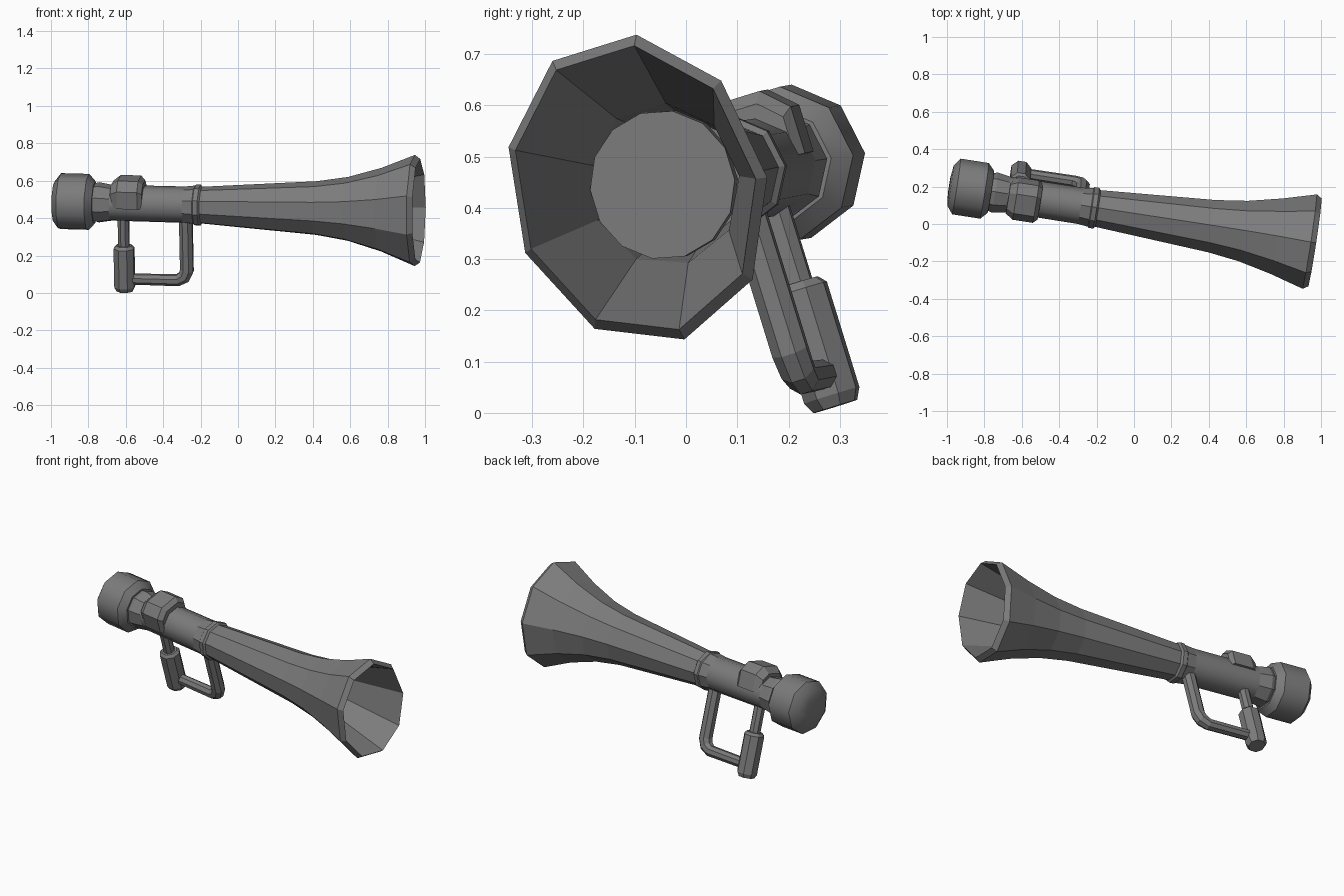
import bpy, bmesh, math
from mathutils import Matrix, Vector

if "Cube" in bpy.data.objects:
    bpy.data.objects.remove(bpy.data.objects["Cube"])

# Tilted frame of the whole horn: local x = bore, z = away from the handle
d = Vector((1, -0.155, -0.027)).normalized()
up = Vector((0, -0.298, 0.955))
up = (up - d * up.dot(d)).normalized()
side = up.cross(d)
FRAME = Matrix.Translation((0, 0.052, 0.462)) @ Matrix((d, side, up)).transposed().to_4x4()

# Dark grey finish
dark = bpy.data.materials.new("dark_grey")
dark.diffuse_color = (0.2, 0.2, 0.2, 1)
dark.use_nodes = True
dark.node_tree.nodes["Principled BSDF"].inputs["Base Color"].default_value = dark.diffuse_color


def finish(name, bm, smooth=None):
    bmesh.ops.recalc_face_normals(bm, faces=bm.faces)
    mesh = bpy.data.meshes.new(name)
    bm.to_mesh(mesh)
    bm.free()
    mesh.materials.append(dark)
    ob = bpy.data.objects.new(name, mesh)
    bpy.context.collection.objects.link(ob)
    ob.matrix_world = FRAME
    if smooth:
        bpy.ops.object.select_all(action='DESELECT')
        ob.select_set(True)
        bpy.context.view_layer.objects.active = ob
        bpy.ops.object.shade_smooth_by_angle(angle=math.radians(smooth))
    return ob


def bridge(bm, loops):
    """Skin a list of point loops and cap both ends."""
    rows = [[bm.verts.new(p) for p in loop] for loop in loops]
    n = len(rows[0])
    for a, b in zip(rows, rows[1:]):
        for i in range(n):
            j = (i + 1) % n
            bm.faces.new((a[i], a[j], b[j], b[i]))
    bm.faces.new(rows[0])
    bm.faces.new(rows[-1])


def lathe(name, profile, n=9, smooth=None):
    """profile: (position, height radius, side radius) along the bore."""
    bm = bmesh.new()
    bridge(bm, [[(s, rs * math.sin(2 * math.pi * k / n), -ru * math.cos(2 * math.pi * k / n))
                 for k in range(n)] for s, ru, rs in profile])
    return finish(name, bm, smooth)


def pipe(name, points, radii, n=8):
    """Round bar following points in the local xz plane."""
    bm = bmesh.new()
    pts = [Vector((x, 0, z)) for x, z in points]
    loops = []
    for i, p in enumerate(pts):
        a = (p - pts[i - 1]).normalized() if i else (pts[1] - p).normalized()
        b = (pts[i + 1] - p).normalized() if i + 1 < len(pts) else a
        t = (a + b).normalized()
        normal = t.cross(Vector((0, 1, 0)))
        stretch = 1 / max(t.dot(a), 0.5)
        ring = []
        for k in range(n):
            w = 2 * math.pi * (k + 0.5) / n
            ring.append(p + radii[i] * (normal * math.cos(w) * stretch
                                        + Vector((0, 1, 0)) * math.sin(w)))
        loops.append(ring)
    bridge(bm, loops)
    return finish(name, bm)


# Flared bell with rolled lip and inner wall
lathe("bell", [(-0.205, .100, .100), (0.42, .147, .143), (0.59, .175, .165),
               (0.77, .230, .205), (0.95, .307, .254), (0.979, .286, .236),
               (0.62, .160, .149), (0.42, .130, .128)])
# Flat plate closing the throat
lathe("throat_plate", [(0.60, .146, .143), (0.64, .146, .143)], n=14)

# Body tube, collar in front and faceted neck behind
lathe("body_tube", [(-0.69, .098, .098), (-0.19, .100, .100)], smooth=42)
lathe("neck", [(-0.79, .085, .085), (-0.775, .104, .104), (-0.755, .110, .110),
               (-0.685, .098, .098)])
lathe("collar", [(-0.295, .099, .099), (-0.235, .106, .106), (-0.23, .112, .112),
                 (-0.205, .112, .112), (-0.195, .100, .100)])

# Rear cap
lathe("rear_cap", [(-1.0, .05, .05), (-0.993, .112, .112), (-0.962, .153, .153),
                   (-0.81, .153, .153), (-0.775, .115, .115), (-0.775, .08, .08)],
      smooth=42)

# Saddle block on top of the tube, tapered at both ends
half = [(.105, .0), (.105, .095), (.055, .142)]
section = half + [(-y, z) for y, z in reversed(half)]
bm = bmesh.new()
bridge(bm, [[(s, y * f, z * f) for y, z in section]
            for s, f in ((-0.68, .78), (-0.64, 1), (-0.53, 1), (-0.507, .84))])
finish("saddle_block", bm)

# Handle: rear post, grip and front loop
pipe("rear_post", [(-0.622, -0.05), (-0.622, -0.28)], [.032, .032])
pipe("grip", [(-0.622, -0.235), (-0.622, -0.25), (-0.622, -0.465), (-0.622, -0.488)],
     [.044, .058, .058, .046])
pipe("handle_loop", [(-0.284, -0.06), (-0.284, -0.365), (-0.30, -0.402),
                     (-0.335, -0.422), (-0.61, -0.422)],
     [.038, .038, .036, .032, .030])
